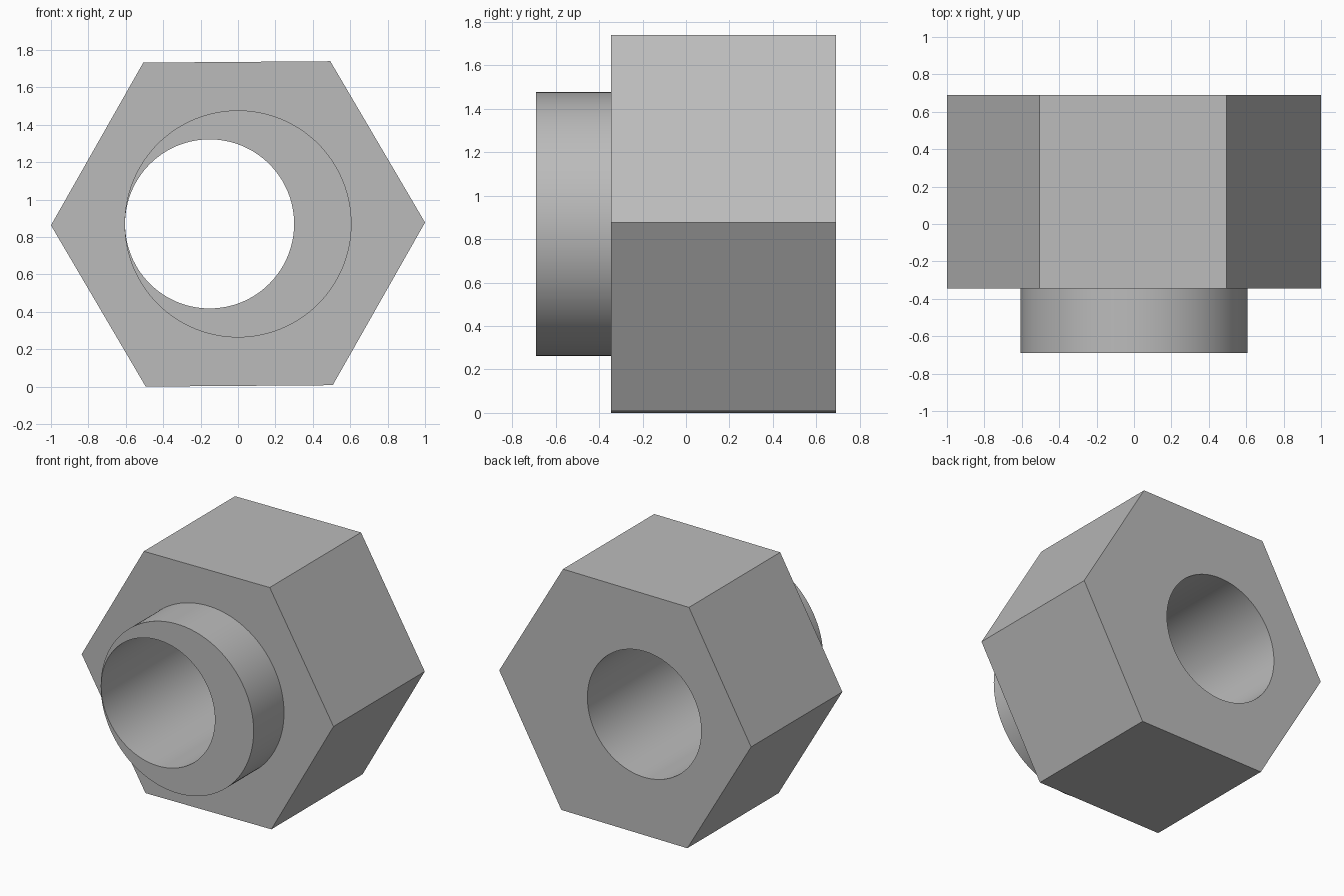
import bpy, bmesh, math
from mathutils import Vector

if "Cube" in bpy.data.objects:
    bpy.data.objects.remove(bpy.data.objects["Cube"])

CENTRE_Z = 0.87
FRONT, STEP, BACK = -0.69, -0.345, 0.69

grey = bpy.data.materials.new("steel grey")
grey.use_nodes = True
colour = (0.5, 0.5, 0.5, 1)
grey.diffuse_color = colour
grey.node_tree.nodes["Principled BSDF"].inputs["Base Color"].default_value = colour


def prism(name, sides, radius, y0, y1, x=0.0, turn=0.0):
    """Regular prism running along y from y0 to y1."""
    bm = bmesh.new()
    angles = [turn + math.tau * i / sides for i in range(sides)]
    ring = [bm.verts.new((x + radius * math.cos(a), y0, CENTRE_Z + radius * math.sin(a)))
            for a in angles]
    face = bm.faces.new(ring)
    cap = bmesh.ops.extrude_face_region(bm, geom=[face], use_keep_orig=True)
    moved = [v for v in cap["geom"] if isinstance(v, bmesh.types.BMVert)]
    bmesh.ops.translate(bm, verts=moved, vec=Vector((0, y1 - y0, 0)))
    bmesh.ops.recalc_face_normals(bm, faces=bm.faces)
    mesh = bpy.data.meshes.new(name)
    bm.to_mesh(mesh)
    bm.free()
    mesh.materials.append(grey)
    obj = bpy.data.objects.new(name, mesh)
    bpy.context.collection.objects.link(obj)
    return obj


def combine(target, tool, operation):
    """Apply a boolean and discard the tool."""
    bpy.context.view_layer.objects.active = target
    mod = target.modifiers.new(operation.lower(), "BOOLEAN")
    mod.operation, mod.object, mod.solver = operation, tool, "EXACT"
    bpy.ops.object.modifier_apply(modifier=mod.name)
    bpy.data.objects.remove(tool)


# Hexagonal body, turned very slightly about its axis
nut = prism("hex_nut", 6, 1.0, STEP, BACK, turn=math.radians(0.43))

# Round collar on the front, sunk into the body
combine(nut, prism("collar", 128, 0.607, FRONT, STEP + 0.2), "UNION")

# Off-centre through hole
combine(nut, prism("bore_cutter", 128, 0.452, FRONT - 0.2, BACK + 0.2, x=-0.152), "DIFFERENCE")

# Smooth round walls, crisp rims
bpy.ops.object.select_all(action="DESELECT")
nut.select_set(True)
bpy.context.view_layer.objects.active = nut
bpy.ops.object.shade_smooth_by_angle(angle=math.radians(30))
